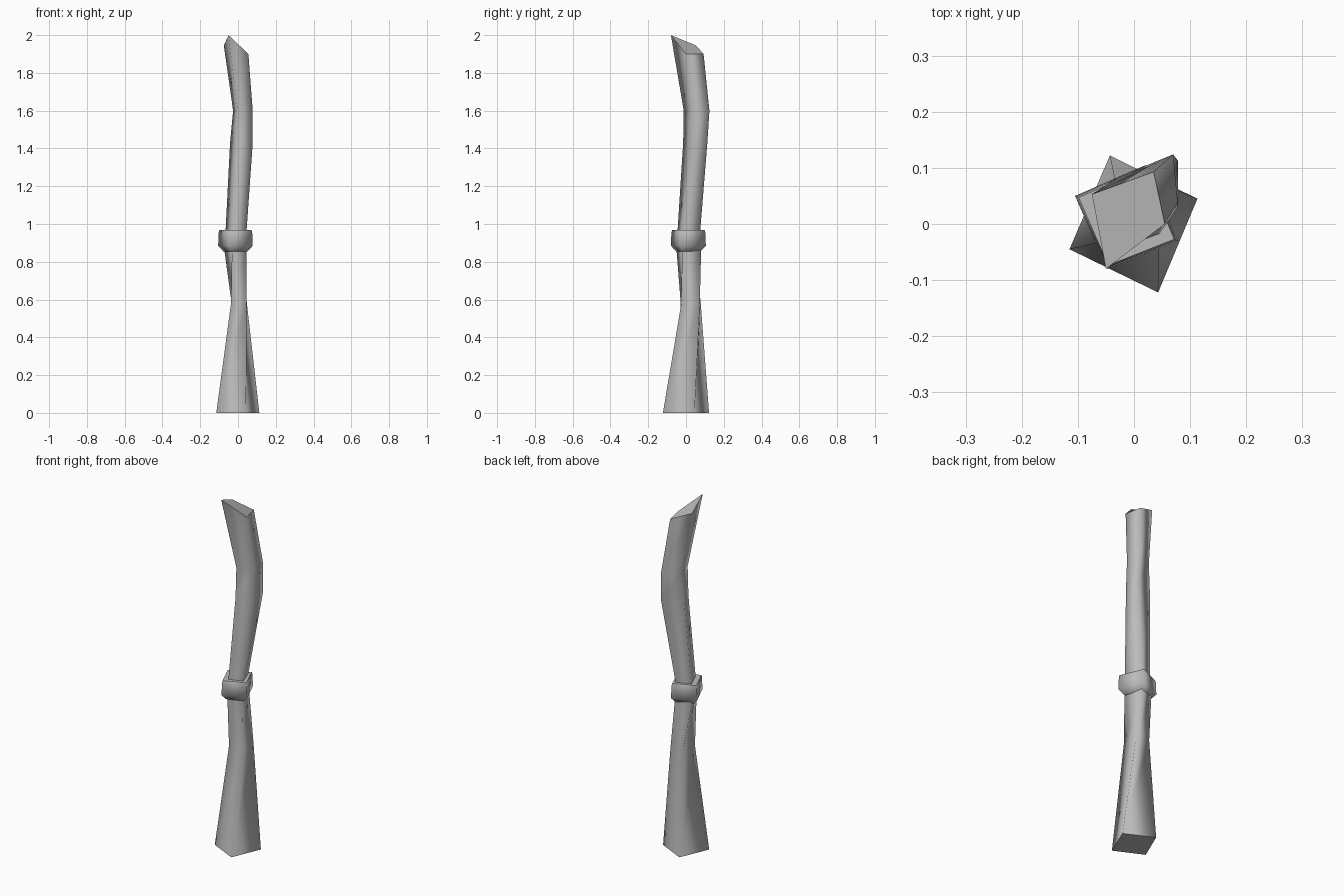
import bpy, bmesh

cube = bpy.data.objects.get("Cube")
if cube:
    bpy.data.objects.remove(cube, do_unlink=True)

grey = bpy.data.materials.new("plain grey")
grey.use_nodes = True
colour = (0.5, 0.5, 0.5, 1)
grey.diffuse_color = colour
grey.node_tree.nodes["Principled BSDF"].inputs["Base Color"].default_value = colour


def loft(name, sections):
    """Skin four-cornered sections from bottom to top, smooth sides and flat sharp-edged caps."""
    bm = bmesh.new()
    rings = [[bm.verts.new(p) for p in s] for s in sections]
    for low, high in zip(rings, rings[1:]):
        for i in range(4):
            j = (i + 1) % 4
            bm.faces.new((low[i], low[j], high[j], high[i])).smooth = True
    caps = [bm.faces.new(rings[0][::-1]), bm.faces.new(rings[-1])]
    for cap in caps:
        for edge in cap.edges:
            edge.smooth = False
    mesh = bpy.data.meshes.new(name)
    bm.to_mesh(mesh)
    bm.free()
    mesh.materials.append(grey)
    ob = bpy.data.objects.new(name, mesh)
    bpy.context.collection.objects.link(ob)
    return ob


def level(z, *corners):
    return [(x, y, z) for x, y in corners]


# Twisted, bent shaft: corners run left, back, right, front
collar_cut = [(.045, -.018), (.012, .075), (-.066, .045), (-.03, -.045)]
shaft = [
    level(0, (.043, -.122), (.113, .045), (-.043, .122), (-.115, -.045)),
    level(.58, (.045, -.025), (.047, .073), (-.034, .078), (-.037, -.028)),
    level(.86, (.046, -.02), (.015, .08), (-.072, .05), (-.032, -.05)),
    level(.96, *collar_cut),
    level(1.43, (.078, .03), (.078, .113), (-.042, .075), (-.005, -.015)),
    level(1.6, (.078, .038), (.07, .124), (-.026, .085), (-.002, -.012)),
    [(.055, 0, 1.9), (.035, .093, 1.9), (-.075, .053, 1.945), (-.05, -.08, 2)],
]
loft("shaft", shaft)

# Chamfered square collar around the shaft
outline = [(.078, -.03), (.021, .105), (-.105, .05), (-.048, -.08)]
cx, cy = -.014, .011


def collar_level(z, size):
    return level(z, *[(cx + (x - cx) * size, cy + (y - cy) * size) for x, y in outline])


loft("collar", [collar_level(z, s) for z, s in
                ((.855, .7), (.885, 1), (.955, .97), (.967, .93))])
